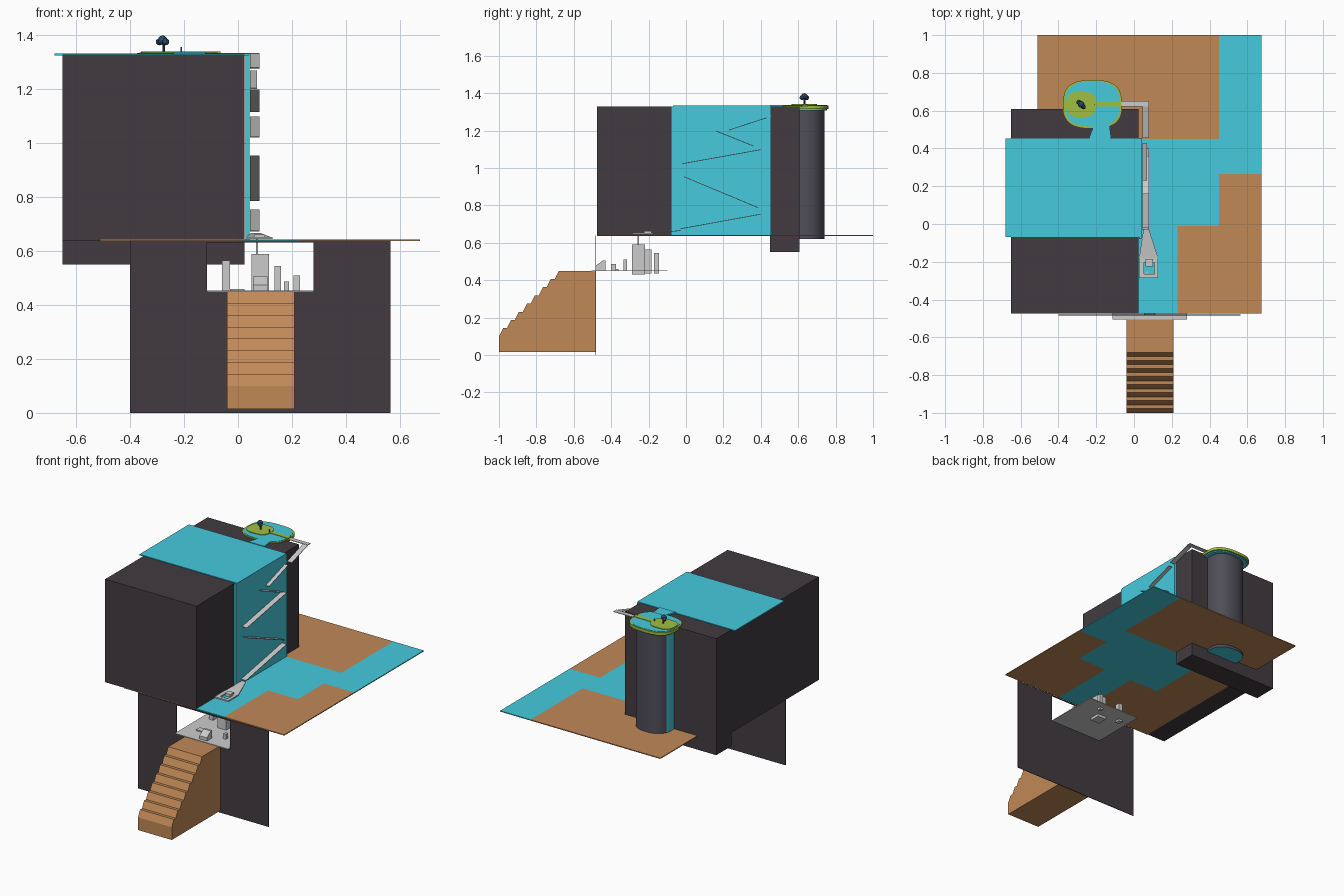
import bpy, bmesh, math
from mathutils import Vector

if "Cube" in bpy.data.objects:
    bpy.data.objects.remove(bpy.data.objects["Cube"])


def material(name, r, g, b):
    m = bpy.data.materials.new(name)
    m.diffuse_color = (r, g, b, 1)
    m.use_nodes = True
    m.node_tree.nodes["Principled BSDF"].inputs["Base Color"].default_value = m.diffuse_color
    return m


DARK = material("dark_stone", 0.054, 0.044, 0.051)
ORANGE = material("clay", 0.53, 0.25, 0.095)
CYAN = material("water", 0.06, 0.59, 0.73)
LIME = material("grass", 0.35, 0.52, 0.05)
SLATE = material("slate", 0.08, 0.075, 0.10)
BLUE = material("leaf_blue", 0.03, 0.07, 0.13)


def finish(name, bm, *mats):
    bmesh.ops.recalc_face_normals(bm, faces=bm.faces)
    me = bpy.data.meshes.new(name)
    bm.to_mesh(me)
    bm.free()
    ob = bpy.data.objects.new(name, me)
    bpy.context.collection.objects.link(ob)
    for m in mats:
        if m:
            me.materials.append(m)
    return ob


def prism(name, pts, offset, mat=None):
    """Polygon of 3D points swept along an offset vector."""
    bm = bmesh.new()
    f = bm.faces.new([bm.verts.new(p) for p in pts])
    ext = bmesh.ops.extrude_face_region(bm, geom=[f], use_keep_orig=True)
    vs = [g for g in ext["geom"] if isinstance(g, bmesh.types.BMVert)]
    bmesh.ops.translate(bm, verts=vs, vec=Vector(offset))
    return finish(name, bm, mat)


def box(name, x, y, z, mat=None):
    return prism(name, [(x[0], y[0], z[0]), (x[1], y[0], z[0]), (x[1], y[1], z[0]), (x[0], y[1], z[0])],
                 (0, 0, z[1] - z[0]), mat)


def flat(name, pts, z0, z1, mat=None):
    return prism(name, [(x, y, z0) for x, y in pts], (0, 0, z1 - z0), mat)


def frame(name, outer, inner, offset, mat=None):
    """Rectangular plate with a rectangular opening, both given as four 3D corners."""
    bm = bmesh.new()
    rings = []
    for d in (Vector((0, 0, 0)), Vector(offset)):
        rings.append([[bm.verts.new(Vector(p) + d) for p in r] for r in (outer, inner)])
    (a, b), (c, d) = rings
    for i in range(4):
        j = (i + 1) % 4
        for p, q in ((a, b), (c, d), (a, c), (b, d)):
            bm.faces.new((p[i], p[j], q[j], q[i]))
    return finish(name, bm, mat)


def oval(cx, cy, rx, ry, n=48, e=2.8):
    """Rounded-square outline."""
    out = []
    for i in range(n):
        t = 2 * math.pi * i / n
        c, s = math.cos(t), math.sin(t)
        out.append((cx + rx * math.copysign(abs(c) ** (2 / e), c), cy + ry * math.copysign(abs(s) ** (2 / e), s)))
    return out


def smooth(ob):
    bpy.ops.object.select_all(action="DESELECT")
    ob.select_set(True)
    bpy.context.view_layer.objects.active = ob
    bpy.ops.object.shade_smooth_by_angle(angle=math.radians(30))


# Front wall with doorway
frame("front_wall",
      [(-0.40, -0.48, 0), (0.565, -0.48, 0), (0.565, -0.48, 0.64), (-0.40, -0.48, 0.64)],
      [(-0.115, -0.48, 0.45), (0.28, -0.48, 0.45), (0.28, -0.48, 0.632), (-0.115, -0.48, 0.632)],
      (0, -0.004, 0), DARK)

# Entrance stairs with slanted risers
steps = 8
prof = [(-0.485, 0.015), (-1.0, 0.015), (-1.0, 0.10)]
for i in range(steps):
    y, z = -1.0 + 0.0425 * i, 0.10 + 0.35 * (i + 1) / steps
    prof += [(y + 0.022, z), (y + 0.0425, z)]
prof.append((-0.485, 0.45))
prism("front_stairs", [(-0.04, y, z) for y, z in prof], (0.25, 0, 0), ORANGE)

# Middle floor: clay patches and a winding water band
Z0, Z1 = 0.637, 0.643
flat("floor_water", [(0.02, -0.475), (0.23, -0.475), (0.23, -0.01), (0.45, -0.01), (0.45, 0.265), (0.675, 0.265),
                     (0.675, 1), (0.45, 1), (0.45, 0.45), (-0.2, 0.45), (-0.2, -0.01), (0.02, -0.01)], Z0, Z1, CYAN)
flat("floor_clay_right", [(0.23, -0.475), (0.675, -0.475), (0.675, 0.265), (0.45, 0.265), (0.45, -0.01), (0.23, -0.01)],
     Z0, Z1, ORANGE)
flat("floor_clay_left", [(-0.51, -0.475), (0.02, -0.475), (0.02, -0.01), (-0.2, -0.01), (-0.2, 0.45),
                         (0.45, 0.45), (0.45, 1), (-0.51, 1)], Z0, Z1, ORANGE)

# Upper mass, rear block and the water sheet folded over it
box("upper_block", (-0.65, 0.025), (-0.475, 0.45), (0.64, 1.329), DARK)
box("rear_block", (-0.65, 0.025), (0.45, 0.608), (0.55, 1.329), DARK)
box("water_top", (-0.68, 0.043), (-0.07, 0.452), (1.326, 1.333), CYAN)
box("waterfall_side", (0.027, 0.043), (-0.08, 0.454), (0.64, 1.328), CYAN)

# Round tower with a water strip down one side and water under it
CX, CY = -0.22, 0.635
bm = bmesh.new()
ring = oval(CX, CY, 0.12, 0.105, e=2.3)
lo = [bm.verts.new((x, y, 0.62)) for x, y in ring]
hi = [bm.verts.new((x, y, 1.315)) for x, y in ring]
for i in range(len(ring)):
    j = (i + 1) % len(ring)
    f = bm.faces.new((lo[i], lo[j], hi[j], hi[i]))
    f.material_index = 1 if 154 < 360 * (i + 0.5) / len(ring) < 235 else 0
bm.faces.new(hi)
bm.faces.new(lo).material_index = 1
smooth(finish("tower", bm, SLATE, CYAN))

# Pond basin on the tower
smooth(flat("pond_base", oval(CX, CY, 0.145, 0.118), 1.308, 1.318, CYAN))
smooth(flat("pond_rim", oval(CX, CY, 0.155, 0.127), 1.316, 1.335, LIME))
smooth(flat("pond_water", oval(CX, CY, 0.145, 0.118), 1.33, 1.337, CYAN))
smooth(flat("pond_island", oval(-0.28, 0.633, 0.08, 0.068), 1.33, 1.341, LIME))
box("island_path", (-0.21, -0.065), (0.623, 0.651), (1.33, 1.340), LIME)
flat("pond_outlet", [(-0.24, 0.45), (-0.12, 0.45), (-0.13, 0.53), (-0.21, 0.53)], 1.328, 1.338, CYAN)

# Small tree and post on the island
def blob(name, c, r, mat):
    bm = bmesh.new()
    bmesh.ops.create_icosphere(bm, subdivisions=2, radius=r)
    bmesh.ops.translate(bm, verts=bm.verts, vec=Vector(c))
    return finish(name, bm, mat)


flat("tree_trunk", oval(-0.275, 0.633, 0.005, 0.005, 8, 2), 1.34, 1.37, BLUE)
for k, (dx, dy, z, r) in enumerate([(0, 0, 1.382, 0.018), (-0.012, 0.012, 1.376, 0.013), (0.012, -0.013, 1.376, 0.013)]):
    blob(f"tree_crown_{k}", (-0.28 + dx, 0.633 + dy, z), r, BLUE)
box("island_post", (-0.213, -0.208), (0.63, 0.635), (1.34, 1.356), BLUE)

# Grey walkway: bridge, then zigzag ramps (y, z start to y, z end)
box("bridge", (-0.07, 0.08), (0.622, 0.652), (1.33, 1.334))
ramps = [(0.622, 1.332, 0.455, 1.28), (0.43, 1.27, 0.23, 1.205), (0.16, 1.20, 0.36, 1.12),
         (0.40, 1.10, -0.02, 1.025), (-0.01, 0.955, 0.385, 0.79), (0.40, 0.755, -0.03, 0.677)]
for k, (ya, za, yb, zb) in enumerate(ramps):
    x1 = 0.07 if k == 1 else 0.08
    prism(f"ramp_{k + 1}", [(0.045, ya, za), (x1, ya, za), (x1, yb, zb), (0.045, yb, zb)], (0, 0, -0.004))

# Flared landing at the foot of the ramps, with a hatch frame
prism("landing_flare", [(0.05, -0.03, 0.668), (0.08, -0.03, 0.668), (0.128, -0.18, 0.65), (0.027, -0.18, 0.65)],
      (0, 0, -0.004))
frame("landing_hatch", [(0.027, -0.285, 0.644), (0.128, -0.285, 0.644), (0.128, -0.18, 0.644), (0.027, -0.18, 0.644)],
      [(0.052, -0.265, 0.644), (0.108, -0.265, 0.644), (0.108, -0.205, 0.644), (0.052, -0.205, 0.644)], (0, 0, 0.008))
box("hatch_block", (0.06, 0.10), (-0.225, -0.185), (0.644, 0.662))

# Entrance room: floor plate and furniture blocks
box("room_floor", (-0.115, 0.28), (-0.505, -0.10), (0.448, 0.453))
for name, x, y, z in [
    ("tall_cabinet", (0.05, 0.115), (-0.29, -0.22), (0.43, 0.59)),
    ("cabinet_post", (0.067, 0.075), (-0.26, -0.252), (0.59, 0.65)),
    ("left_column", (-0.06, -0.03), (-0.22, -0.185), (0.435, 0.565)),
    ("right_column", (0.135, 0.16), (-0.17, -0.145), (0.435, 0.545)),
    ("short_column", (0.205, 0.23), (-0.335, -0.315), (0.45, 0.51)),
    ("stool", (0.17, 0.19), (-0.40, -0.375), (0.45, 0.487)),
    ("low_bench", (-0.03, 0.025), (-0.40, -0.36), (0.45, 0.46)),
]:
    box(name, x, y, z)
prism("front_desk", [(0.055, -0.485, 0.45), (0.055, -0.43, 0.45), (0.055, -0.43, 0.505), (0.055, -0.445, 0.505),
                     (0.055, -0.485, 0.475)], (0.055, 0, 0))
